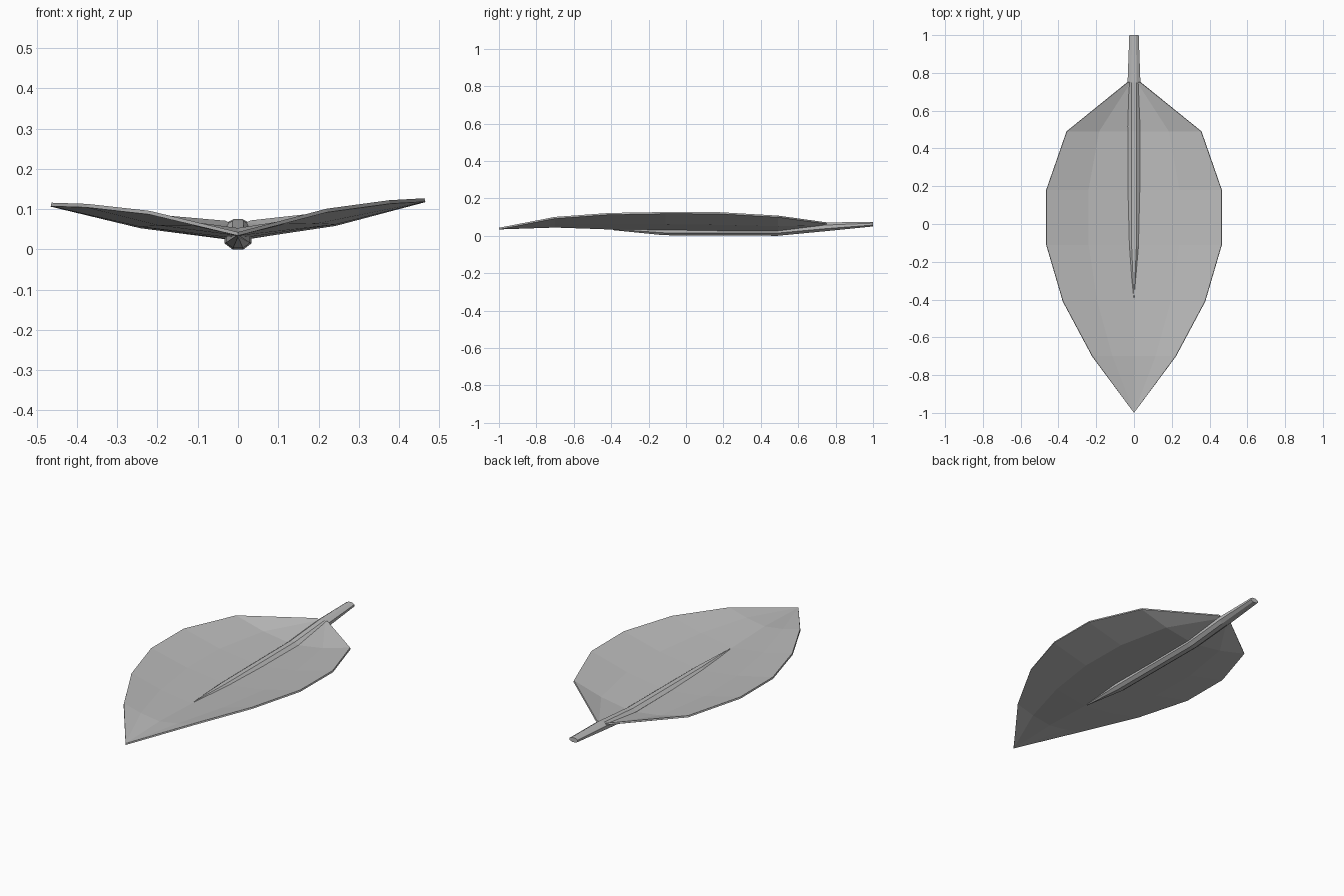
import bpy, bmesh, math

cube = bpy.data.objects.get("Cube")
if cube:
    bpy.data.objects.remove(cube, do_unlink=True)

grey = bpy.data.materials.new("leaf grey")
grey.use_nodes = True
colour = (0.5, 0.5, 0.5, 1)
grey.diffuse_color = colour
grey.node_tree.nodes["Principled BSDF"].inputs["Base Color"].default_value = colour


def loft(name, rows, closed):
    """Skin neighbouring rows of points with flat faces."""
    bm = bmesh.new()
    rings = [[bm.verts.new(p) for p in row] for row in rows]
    n = len(rings[0])
    for a, b in zip(rings, rings[1:]):
        for i in range(n if closed else n - 1):
            j = (i + 1) % n
            bm.faces.new((a[i], a[j], b[j], b[i]))
    if closed:
        bm.faces.new(rings[0])
        bm.faces.new(rings[-1])
    bmesh.ops.remove_doubles(bm, verts=bm.verts, dist=0.0001)
    bmesh.ops.recalc_face_normals(bm, faces=bm.faces)
    if not closed and sum(f.normal.z for f in bm.faces) < 0:
        bmesh.ops.reverse_faces(bm, faces=bm.faces)
    mesh = bpy.data.meshes.new(name)
    bm.to_mesh(mesh)
    bm.free()
    mesh.materials.append(grey)
    obj = bpy.data.objects.new(name, mesh)
    bpy.context.scene.collection.objects.link(obj)
    return obj


# Blade stations: y, half width, rim height, midrib height
stations = [
    (-1.0, 0, 0.043, 0.043),
    (-0.70, 0.22, 0.101, 0.053),
    (-0.41, 0.375, 0.122, 0.043),
    (-0.11, 0.463, 0.127, 0.036),
    (0.18, 0.463, 0.126, 0.031),
    (0.49, 0.355, 0.108, 0.03),
    (0.75, 0.032, 0.072, 0.06),
]
blade_rows = []
for y, width, rim, rib in stations:
    row = []
    for t in (-1, -0.52, 0, 0.52, 1):
        # Each half sags a little; the right half sits slightly lower
        lift = 1 if abs(t) == 1 else 0.38 * abs(t) / 0.52
        droop = 0.024 * width * abs(t) if t < 0 else 0
        row.append((width * t, y, rib + (rim - rib) * lift - droop))
    blade_rows.append(row)
blade = loft("leaf_blade", blade_rows, False)
thick = blade.modifiers.new("thickness", "SOLIDIFY")
thick.thickness = 0.009
thick.offset = -1

# Stem sections: y, half width, bottom, top
sections = [
    (-0.39, 0.002, 0.03, 0.046),
    (-0.12, 0.03, 0.003, 0.048),
    (0.49, 0.033, 0, 0.05),
    (0.75, 0.034, 0.025, 0.071),
    (1.0, 0.025, 0.05, 0.075),
]
sides = 8
grow = 1 / math.cos(math.pi / sides)
stem_rows = []
for y, width, low, high in sections:
    ring = []
    for i in range(sides):
        a = 2 * math.pi * (i + 0.5) / sides
        ring.append((width * grow * math.cos(a), y,
                     (low + high) / 2 + (high - low) / 2 * grow * math.sin(a)))
    stem_rows.append(ring)
loft("leaf_stem", stem_rows, True)
